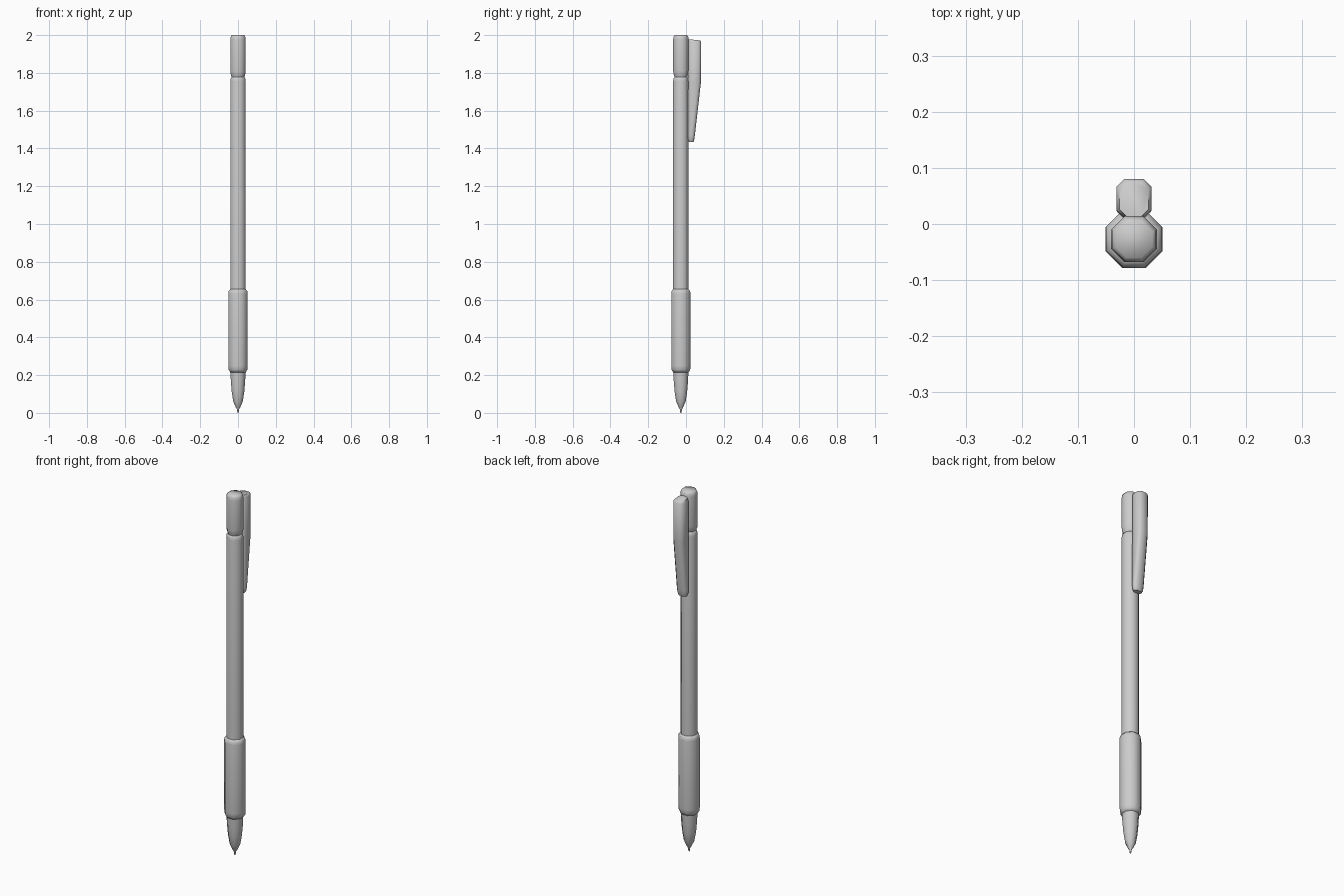
import bpy, bmesh, math

cube = bpy.data.objects.get("Cube")
if cube:
    bpy.data.objects.remove(cube)

AXIS_Y = -0.027  # pen axis; the clip fills the rear

grey = bpy.data.materials.new("light_grey")
grey.use_nodes = True
colour = (0.6, 0.6, 0.6, 1)
grey.diffuse_color = colour
grey.node_tree.nodes["Principled BSDF"].inputs["Base Color"].default_value = colour


def loft(name, rings):
    """Bridge successive rings of points and close both ends."""
    bm = bmesh.new()
    loops = [[bm.verts.new(p) for p in ring] for ring in rings]
    n = len(loops[0])
    for a, b in zip(loops, loops[1:]):
        for i in range(n):
            j = (i + 1) % n
            bm.faces.new((a[i], a[j], b[j], b[i]))
    bm.faces.new(loops[0][::-1])
    bm.faces.new(loops[-1])
    bmesh.ops.recalc_face_normals(bm, faces=bm.faces)
    mesh = bpy.data.meshes.new(name)
    bm.to_mesh(mesh)
    bm.free()
    mesh.materials.append(grey)
    obj = bpy.data.objects.new(name, mesh)
    bpy.context.collection.objects.link(obj)
    bpy.ops.object.select_all(action='DESELECT')
    obj.select_set(True)
    bpy.context.view_layer.objects.active = obj
    bpy.ops.object.shade_smooth_by_angle(angle=math.radians(60))
    return obj


def octagon(apothem, z):
    r = apothem / math.cos(math.pi / 8)
    angles = [math.pi / 8 + k * math.pi / 4 for k in range(8)]
    return [(r * math.cos(a), AXIS_Y + r * math.sin(a), z) for a in angles]


def turned(name, profile):
    return loft(name, [octagon(r, z) for r, z in profile])


def clip_ring(z, back, half, front=0.011, slope=0.0):
    """Rectangle with chamfered corners, lifted towards the front by slope."""
    c = min(0.013, (back - front) * 0.3)
    pts = [(half, front + c), (half, back - c), (half - c, back),
           (c - half, back), (-half, back - c), (-half, front + c),
           (c - half, front), (half - c, front)]
    return [(x, y, z - slope * (y - front)) for x, y in pts]


# Turned parts
turned("writing_tip", [(0.003, 0), (0.006, 0.02), (0.012, 0.03), (0.025, 0.06),
                       (0.033, 0.11), (0.038, 0.17), (0.04, 0.225)])
turned("grip", [(0.041, 0.215), (0.049, 0.228), (0.051, 0.25),
                (0.051, 0.63), (0.049, 0.645), (0.041, 0.655)])
turned("barrel", [(0.041, 0.64), (0.041, 1.755), (0.039, 1.77), (0.033, 1.78)])
turned("cap", [(0.033, 1.775), (0.039, 1.795), (0.041, 1.81),
               (0.041, 1.975), (0.039, 1.99), (0.033, 2.0)])

# Tapered pocket clip
loft("clip", [clip_ring(1.435, 0.040, 0.022, 0.015),
              clip_ring(1.447, 0.044, 0.028),
              clip_ring(1.47, 0.047, 0.030),
              clip_ring(1.75, 0.079, 0.031),
              clip_ring(1.965, 0.080, 0.031),
              clip_ring(1.978, 0.075, 0.026, 0.013, 0.1)])

# Bridge joining clip and cap
loft("clip_bridge", [[(x, y, z) for x, y in
                      ((-0.018, 0.0), (0.018, 0.0), (0.018, 0.026), (-0.018, 0.026))]
                     for z in (1.79, 1.97)])
